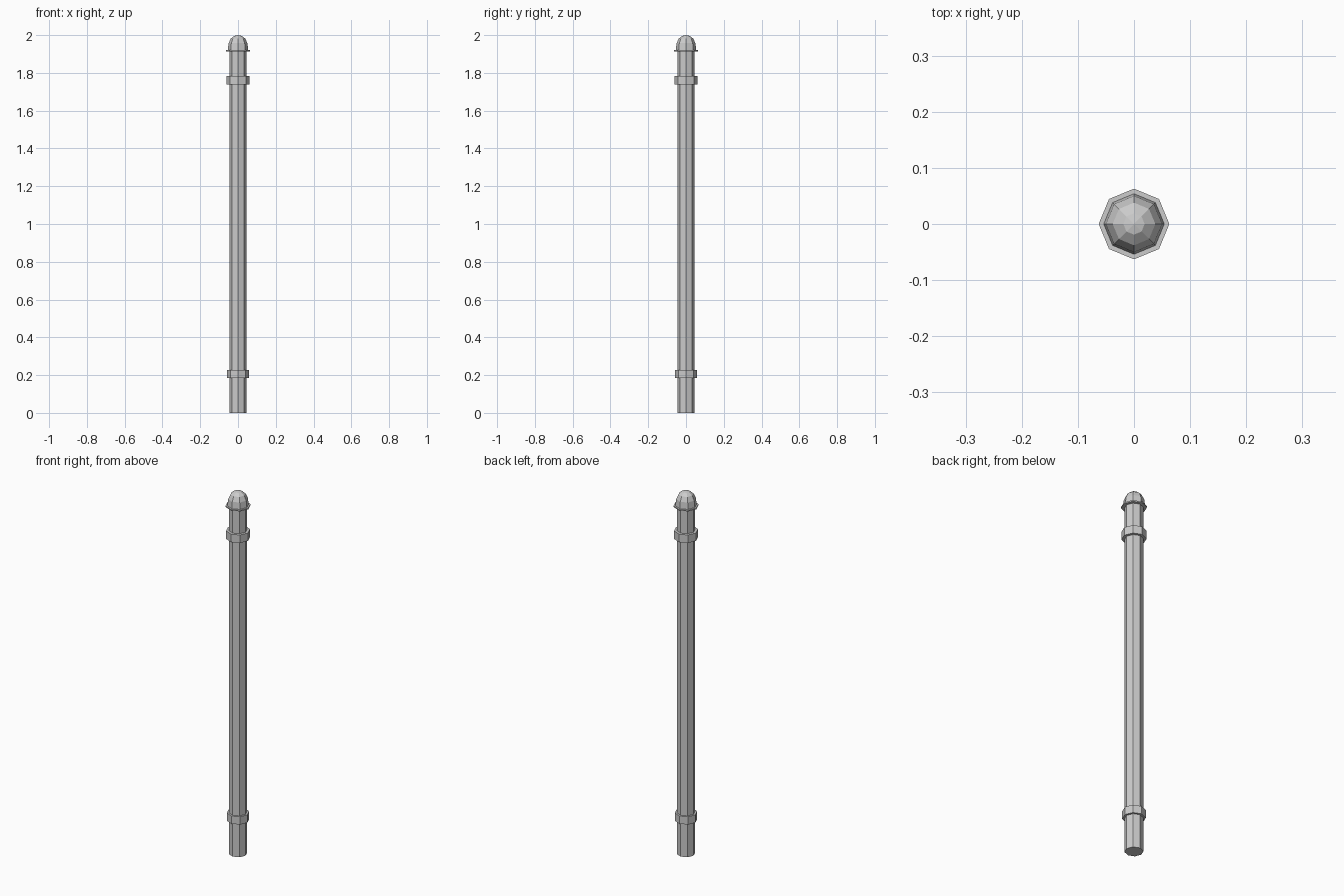
import bpy, bmesh, math

if "Cube" in bpy.data.objects:
    bpy.data.objects.remove(bpy.data.objects["Cube"])

SIDES = 8


def lathe(name, profile, closed=False):
    """Spin (radius, z) points into an eight-sided, flat-faced part."""
    bm = bmesh.new()
    rings = []
    for r, z in profile:
        if r == 0:
            rings.append([bm.verts.new((0, 0, z))] * SIDES)
        else:
            rings.append([bm.verts.new((r * math.cos(math.tau * i / SIDES),
                                        r * math.sin(math.tau * i / SIDES), z))
                          for i in range(SIDES)])
    pairs = list(zip(rings, rings[1:]))
    if closed:
        pairs.append((rings[-1], rings[0]))
    for a, b in pairs:
        for i in range(SIDES):
            j = (i + 1) % SIDES
            bm.faces.new(list(dict.fromkeys((a[i], a[j], b[j], b[i]))))
    bmesh.ops.recalc_face_normals(bm, faces=bm.faces)
    mesh = bpy.data.meshes.new(name)
    bm.to_mesh(mesh)
    bm.free()
    obj = bpy.data.objects.new(name, mesh)
    bpy.context.collection.objects.link(obj)
    return obj


POLE_R = 0.046

# Main shaft
lathe("pole", [(0, 0), (POLE_R, 0), (POLE_R, 1.916), (0, 1.916)])

# Collars around the shaft
for name, r, z0, z1 in [("lower_collar", 0.057, 0.185, 0.228),
                        ("upper_collar", 0.061, 1.739, 1.783)]:
    lathe(name, [(POLE_R, z0), (r, z0), (r, z1), (POLE_R, z1)], closed=True)

# Domed cap with a thin flange
lathe("cap", [(0, 1.914), (0.063, 1.914), (0.063, 1.921), (0.054, 1.921),
              (0.050, 1.957), (0.038, 1.982), (0.019, 1.996), (0, 2.0)])
